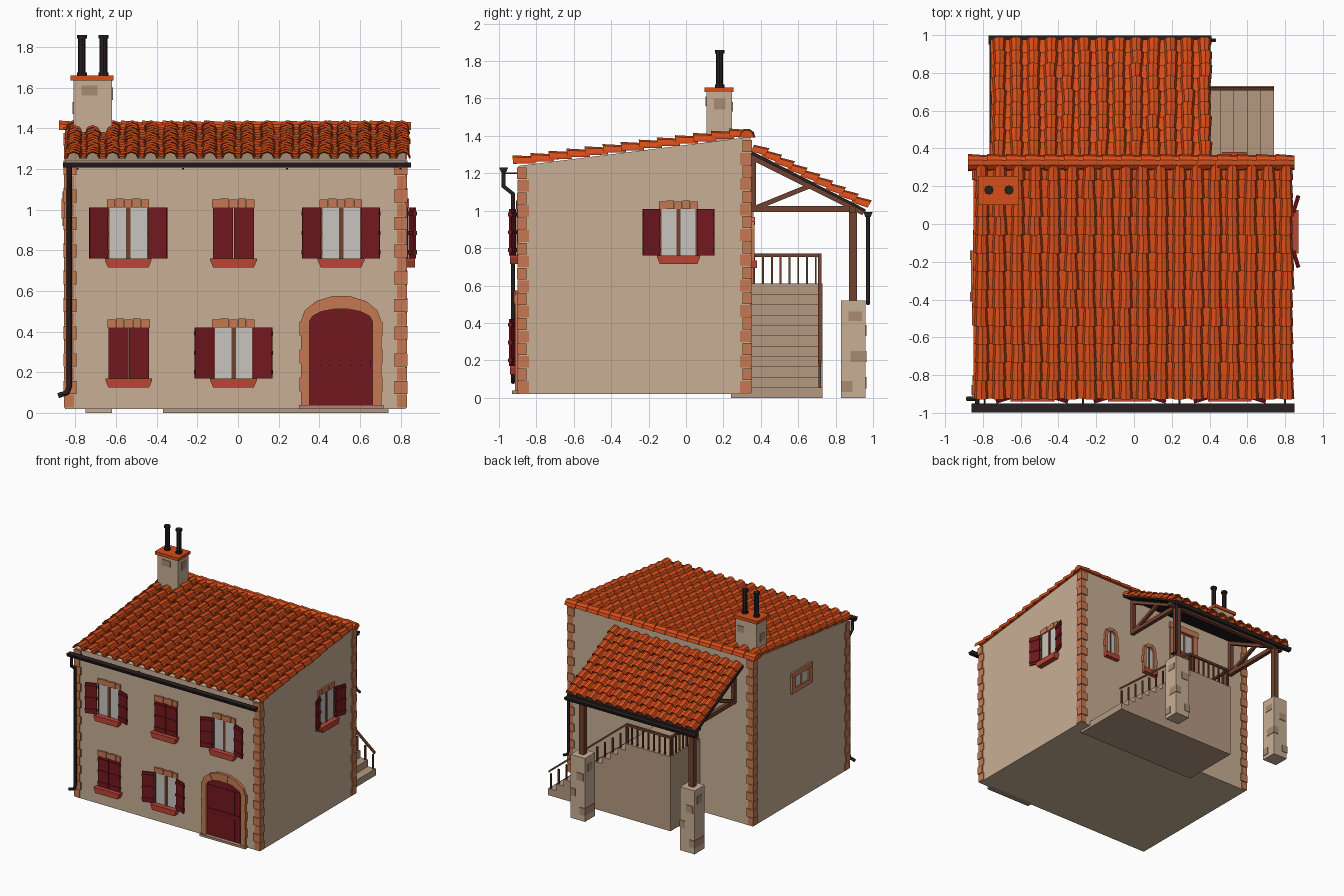
import bpy, bmesh, math, random
from mathutils import Matrix, Vector

if "Cube" in bpy.data.objects:
    bpy.data.objects.remove(bpy.data.objects["Cube"])
random.seed(4)

def mat(name, *c):
    m = bpy.data.materials.new(name)
    m.diffuse_color = (*c, 1)
    m.use_nodes = True
    m.node_tree.nodes["Principled BSDF"].inputs["Base Color"].default_value = m.diffuse_color
    return m

PLASTER, STONE = mat("plaster", .58, .43, .30), mat("stone", .40, .26, .17)
TILE, BRICK = mat("tile", .68, .075, .01), mat("brick", .56, .19, .085)
RED, SILL = mat("red_paint", .17, .009, .013), mat("sill_red", .50, .06, .035)
WOOD, IRON = mat("wood", .17, .053, .028), mat("iron", .021, .014, .014)
GLASS = mat("glass", .58, .56, .52)

X0, X1, Y0, Y1 = -.85, .825, -.895, .345
I = Matrix()
SIDE = Matrix.Rotation(math.pi / 2, 4, 'Z')          # (u, d, z) -> x = -d, y = u
# wall frames: u runs along the wall, negative d points outwards
FRONT = Matrix.Translation((0, Y0, 0))
RIGHT = Matrix.Translation((X1, 0, 0)) @ SIDE
BACK = Matrix.Translation((0, Y1, 0)) @ Matrix.Rotation(math.pi, 4, 'Z')
LEFT = Matrix.Translation((X0, 0, 0)) @ Matrix.Rotation(-math.pi / 2, 4, 'Z')

def prism(bm, pts, d0, d1, M=I):
    a = [bm.verts.new(M @ Vector((u, d0, z))) for u, z in pts]
    b = [bm.verts.new(M @ Vector((u, d1, z))) for u, z in pts]
    n = len(pts)
    bm.faces.new(a)
    bm.faces.new(b[::-1])
    for i in range(n):
        bm.faces.new((a[i], b[i], b[(i + 1) % n], a[(i + 1) % n]))

def box(bm, u0, u1, d0, d1, z0, z1, M=I):
    prism(bm, [(u0, z0), (u1, z0), (u1, z1), (u0, z1)], d0, d1, M)

def beam(bm, p, q, w, x):
    """Timber of width w from p to q, both (y, z), centred on x."""
    p, q = Vector(p), Vector(q)
    n = (q - p).normalized().orthogonal() * w / 2
    prism(bm, [p - n, q - n, q + n, p + n], -x - w / 2, -x + w / 2, SIDE)

def make(name, build, m):
    bm = bmesh.new()
    build(bm)
    bmesh.ops.recalc_face_normals(bm, faces=bm.faces)
    me = bpy.data.meshes.new(name)
    bm.to_mesh(me)
    bm.free()
    me.materials.append(m)
    ob = bpy.data.objects.new(name, me)
    bpy.context.collection.objects.link(ob)
    return ob

def boxes(name, m, M, *bs):
    return make(name, lambda bm: [box(bm, *b, M) for b in bs], m)

def pipe(name, pts, r):
    cu = bpy.data.curves.new(name, 'CURVE')
    cu.dimensions, cu.bevel_depth, cu.bevel_resolution, cu.use_fill_caps = '3D', r, 1, True
    s = cu.splines.new('POLY')
    s.points.add(len(pts) - 1)
    for p, c in zip(s.points, pts):
        p.co = (*c, 1)
    cu.materials.append(IRON)
    bpy.context.collection.objects.link(bpy.data.objects.new(name, cu))

# house body, with the mono-pitch top
make("house_walls", lambda bm: prism(bm, [(Y0, .02), (Y1, .02), (Y1, 1.395), (Y0, 1.24)], -X1, -X0, SIDE), PLASTER)

# corner quoins
def quoins(bm):
    for cx, sx in ((X0, 1), (X1, -1)):
        for cy, sy, top in ((Y0, 1, 1.235), (Y1, -1, 1.38)):
            n = round((top - .025) / .068)
            h = (top - .025) / n
            for i in range(n):
                a, b = (.055, .043) if i % 2 else (.043, .055)
                e = .009 if i % 2 else .006
                xs, ys = sorted((cx - sx * e, cx + sx * a)), sorted((cy - sy * e, cy + sy * b))
                box(bm, *xs, *ys, .026 + i * h, .022 + (i + 1) * h)
make("corner_quoins", quoins, BRICK)

# barrel-tile roof made of overlapping rows
def tile_roof(name, x0, x1, cols, low, high, rows):
    low, high = Vector((0, *low)), Vector((0, *high))
    w = (x1 - x0) / cols
    up = (high - low).normalized()
    nrm = Vector((0, -up.z, up.y)) if up.y > 0 else Vector((0, up.z, -up.y))
    def line(t, lift, k, jit):
        out = []
        for c in range(cols):
            mid = x0 + (c + .62) * w + jit[c]
            prof = [(-.5, 0)] + [(-.36 * math.cos(a) * k, .34 * k * math.sin(a)) for a in (0, .8, 1.57, 2.34, 3.14)]
            out += [low.lerp(high, t) + nrm * (lift + h * w) + Vector((mid + u * w, 0, 0)) for u, h in prof]
        return out
    def build(bm):
        for r in range(rows):
            jit = [random.uniform(-.05, .05) * w for _ in range(cols)]
            f = line(r / rows - .006, .018, 1.08, jit)
            b = line(min(1, (r + 1.15) / rows), .004, .86, jit)
            rings = [f, b, [p - nrm * .011 for p in b], [p - nrm * .011 for p in f]]
            vs = [[bm.verts.new(p) for p in ring] for ring in rings]
            for k in range(4):
                p, q = vs[k], vs[(k + 1) % 4]
                for i in range(len(p) - 1):
                    bm.faces.new((p[i], p[i + 1], q[i + 1], q[i]))
            bm.faces.new([v[0] for v in vs])
            bm.faces.new([v[-1] for v in vs][::-1])
    make(name, build, TILE)

tile_roof("main_roof_tiles", -.865, .845, 18, (-.915, 1.245), (.34, 1.40), 13)
tile_roof("porch_roof_tiles", -.77, .41, 13, (.965, 1.012), (.35, 1.325), 9)

# ridge caps
def ridge(bm):
    n, a0, a1 = 17, -.88, .85
    w = (a1 - a0) / n
    for i in range(n):
        ends = []
        for x, r in ((a0 + i * w, .046), (a0 + (i + 1.12) * w if i < n - 1 else a1, .038)):
            ends.append([bm.verts.new((x, .325 - r * math.cos(t), 1.392 + r * 1.05 * math.sin(t)))
                         for t in [k * math.pi / 5 for k in range(6)]])
        a, b = ends
        for k in range(6):
            bm.faces.new((a[k], a[(k + 1) % 6], b[(k + 1) % 6], b[k]))
        bm.faces.new(a)
        bm.faces.new(b[::-1])
make("ridge_caps", ridge, TILE)

# chimney
boxes("chimney_stack", PLASTER, I, (-.81, -.62, .11, .245, 1.36, 1.64))
boxes("chimney_stones", STONE, I, (-.77, -.69, .105, .13, 1.56, 1.61), (-.66, -.615, .15, .21, 1.54, 1.60),
      (-.815, -.78, .14, .20, 1.47, 1.53), (-.70, -.64, .23, .25, 1.53, 1.58))
boxes("chimney_cap", TILE, I, (-.825, -.612, .10, .255, 1.635, 1.66))
def pots(bm):
    for x in (-.768, -.662):
        for z, r, h in ((1.755, .019, .19), (1.85, .025, .018), (1.665, .025, .02)):
            bmesh.ops.create_cone(bm, cap_ends=True, segments=8, radius1=r, radius2=r, depth=h,
                                  matrix=Matrix.Translation((x, .18, z)))
make("chimney_pots", pots, IRON)

# gutters, brackets and downpipes
def gutter(name, x0, x1, y, z):
    make(name, lambda bm: prism(bm, [(y - .024, z), (y + .024, z), (y + .014, z - .026), (y - .014, z - .026)], -x1, -x0, SIDE), IRON)
gutter("front_gutter", -.86, .85, -.975, 1.232)
gutter("porch_gutter", -.77, .41, .973, .992)
boxes("gutter_brackets", IRON, I, *[(x - .005, x + .005, -.975, -.89, 1.197, 1.205) for x in (-.79, -.27, .24, .80)])
pipe("front_downpipe", [(-.83, -.975, 1.22), (-.83, -.975, 1.13), (-.83, -.925, 1.09), (-.83, -.925, .13),
                        (-.84, -.925, .10), (-.885, -.925, .085)], .013)
pipe("porch_downpipe", [(.385, .973, .98), (.385, .973, .55), (.395, .973, .52), (.43, .973, .505)], .011)

# windows: glazed or shuttered, on any wall
def window(name, M, c, z0, w=.2, h=.25, shutters="open"):
    z1, hw = z0 + h, w / 2
    def lintel(bm):
        for i in range(5):
            u = c - hw - .005 + i * (w + .01) / 5
            box(bm, u, u + (w + .01) / 5 - .002, -.012 - .003 * (i % 2), .02, z1, z1 + .04 + .004 * (i % 2), M)
    make(name + "_lintel", lintel, BRICK)
    make(name + "_sill", lambda bm: prism(bm, [(c - hw, z0 - .045), (c + hw, z0 - .045), (c + hw + .015, z0 - .01),
         (c + hw + .015, z0), (c - hw - .015, z0), (c - hw - .015, z0 - .01)], -.045, .02, M), SILL)
    if shutters != "closed":
        boxes(name + "_glass", GLASS, M, (c - hw, c + hw, -.004, .02, z0, z1))
        boxes(name + "_frame", WOOD, M, (c - .011, c + .011, -.01, .02, z0, z1),
              (c - hw, c - hw + .008, -.009, .02, z0, z1), (c + hw - .008, c + hw, -.009, .02, z0, z1))
    def leaves(bm):
        for s in (-1, 1):
            if shutters == "open":
                H = M @ Matrix.Translation((c + s * hw, -.01, 0)) @ Matrix.Rotation(-s * .3, 4, 'Z')
                a, b = sorted((s * .003, s * .097))
            else:
                H, (a, b) = M, sorted((c + s * .002, c + s * hw))
            box(bm, a, b, -.012, -.002, z0, z1, H)
            for k in (.12, .5, .88):
                box(bm, a, b, -.018, .003, z0 + k * h - .01, z0 + k * h + .01, H)
    if shutters:
        make(name + "_shutters", leaves, RED)

window("upper_left_window", FRONT, -.54, .76)
window("upper_middle_window", FRONT, -.022, .76, shutters="closed")
window("upper_right_window", FRONT, .507, .76)
window("lower_left_window", FRONT, -.537, .17, shutters="closed")
window("lower_middle_window", FRONT, -.022, .17)
window("side_window", RIGHT, -.04, .76)

# small window on the left wall, framed in brick
boxes("small_window_frame", BRICK, LEFT, (.14, .41, -.014, .02, .92, .96), (.14, .41, -.014, .02, 1.05, 1.09),
      (.14, .19, -.017, .02, .955, 1.055), (.36, .41, -.017, .02, .955, 1.055), (.265, .285, -.01, .02, .96, 1.05))
boxes("small_window_glass", GLASS, LEFT, (.19, .36, -.005, .02, .96, 1.05))

# brick-arched openings
def arch_pts(c, zs, a, b, n):
    return [(c - a * math.cos(math.pi * i / n), zs + b * math.sin(math.pi * i / n)) for i in range(n + 1)]

def arch(name, M, c, z0, zs, a, b, t, tz, n, fill):
    def surround(bm):
        p, q = arch_pts(c, zs, a, b, n), arch_pts(c, zs, a + t, b + tz, n)
        for i in range(n):
            prism(bm, [p[i], p[i + 1], q[i + 1], q[i]], -.02 - .004 * (i % 2), .02, M)
        rows = max(3, round((zs - z0) / .065))
        h = (zs - z0) / rows
        for r in range(rows):
            e = .006 * (r % 2)
            box(bm, c - a - t - e, c - a, -.02, .02, z0 + r * h, z0 + (r + 1) * h, M)
            box(bm, c + a, c + a + t + e, -.02, .02, z0 + r * h, z0 + (r + 1) * h, M)
    make(name + "_surround", surround, BRICK)
    make(name + "_panel", lambda bm: prism(bm, [(c - a, z0)] + arch_pts(c, zs, a, b, 10) + [(c + a, z0)], -.004, .02, M), fill)

arch("front_door", FRONT, .507, .035, .45, .155, .062, .043, .065, 7, RED)
boxes("front_door_planks", RED, FRONT, *[(.357 + i * .05, .4 + i * .05, -.009, 0, .04, .45) for i in range(6)],
      (.36, .655, -.014, 0, .23, .26))
boxes("front_door_step", STONE, FRONT, (.30, .715, -.035, .02, .02, .038))
for k, x in enumerate((.53, .14)):
    arch(f"arched_window_{k}", BACK, -x, .735, .90, .04, .04, .025, .03, 5, GLASS)
    boxes(f"arched_window_{k}_sill", SILL, BACK, (-x - .065, -x + .065, -.035, .02, .695, .735))
    boxes(f"arched_window_{k}_mullion", WOOD, BACK, (-x - .005, -x + .005, -.01, .02, .735, .935))

# back door onto the landing, with a glazed top
boxes("back_door_surround", BRICK, BACK, (.07, .115, -.015, .02, .61, 1.2), (.305, .35, -.015, .02, .61, 1.2),
      (.065, .355, -.018, .02, 1.2, 1.25))
boxes("back_door", WOOD, BACK, (.115, .305, -.006, .02, .61, 1.2))
boxes("back_door_glass", GLASS, BACK, (.13, .2, -.01, .02, 1.03, 1.18), (.22, .29, -.01, .02, 1.03, 1.18))

# landing and staircase as one stepped profile
N, SW, TOP = 11, .07, .61
steps = [(-.37, 0), (.74, 0)]
for i in range(N):
    x = .74 - i * SW
    steps += [(x, TOP * (i + 1) / N), (x - SW, TOP * (i + 1) / N)]
steps += [(-.37, TOP)]
make("landing_and_stairs", lambda bm: prism(bm, steps, .24, .73), STONE).data.materials[0] = mat("stair_stone", .46, .32, .22)

# railing along the stairs, landing edge and landing end
def railing(bm):
    top, y = .16, .715
    xs = .74 - (N - 1) * SW
    prism(bm, [(.74, .04 + top), (xs, TOP + top), (xs, TOP + top - .018), (.74, .022 + top)], y - .009, y + .009)
    box(bm, -.37, xs, y - .009, y + .009, TOP + top - .018, TOP + top)
    box(bm, -.37, -.352, Y1, y, TOP + top - .018, TOP + top)
    for i in range(N):
        x, z = .725 - i * SW, TOP * (i + 1) / N
        box(bm, x - .006, x + .006, y - .006, y + .006, z, z + top - .04 + .01 * (i > N - 2))
    for i in range(9):
        x = -.36 + i * .05
        box(bm, x - .005, x + .005, y - .006, y + .006, TOP, TOP + top - .01)
    for i in range(8):
        yy = .365 + i * .047
        box(bm, -.367, -.355, yy - .005, yy + .005, TOP, TOP + top - .01)
make("stair_railing", railing, WOOD)

# porch piers, posts and trusses
PX = (-.685, .31)
boxes("porch_piers", PLASTER, I, *[(x - .065, x + .065, .83, .96, 0, .52) for x in PX])
boxes("pier_stones", STONE, I, *[b for x in PX for b in (
    (x - .07, x - .03, .87, .93, .40, .46), (x + .02, x + .069, .88, .965, .19, .25),
    (x + .03, x + .069, .83, .89, .03, .09), (x + .03, x + .069, .87, .94, .41, .46),
    (x - .05, x + .01, .93, .965, .33, .39), (x - .069, x - .02, .84, .965, .05, .11))])
def frame(bm):
    for x in PX:
        box(bm, x - .022, x + .022, .872, .914, .52, 1.02)
        beam(bm, (Y1, 1.01), (.91, 1.01), .032, x)
        beam(bm, (.36, 1.0), (.36, 1.29), .03, x)
        beam(bm, (.36, 1.01), (.68, 1.14), .026, x)
        beam(bm, (Y1, 1.29), (.95, .99), .03, x)
    box(bm, -.75, .39, .875, .91, .99, 1.025)
make("porch_timber_frame", frame, WOOD)
make("porch_roof_boards", lambda bm: prism(bm, [(.35, 1.30), (.96, .992), (.96, 1.008), (.35, 1.32)], -.405, .765, SIDE), IRON)
